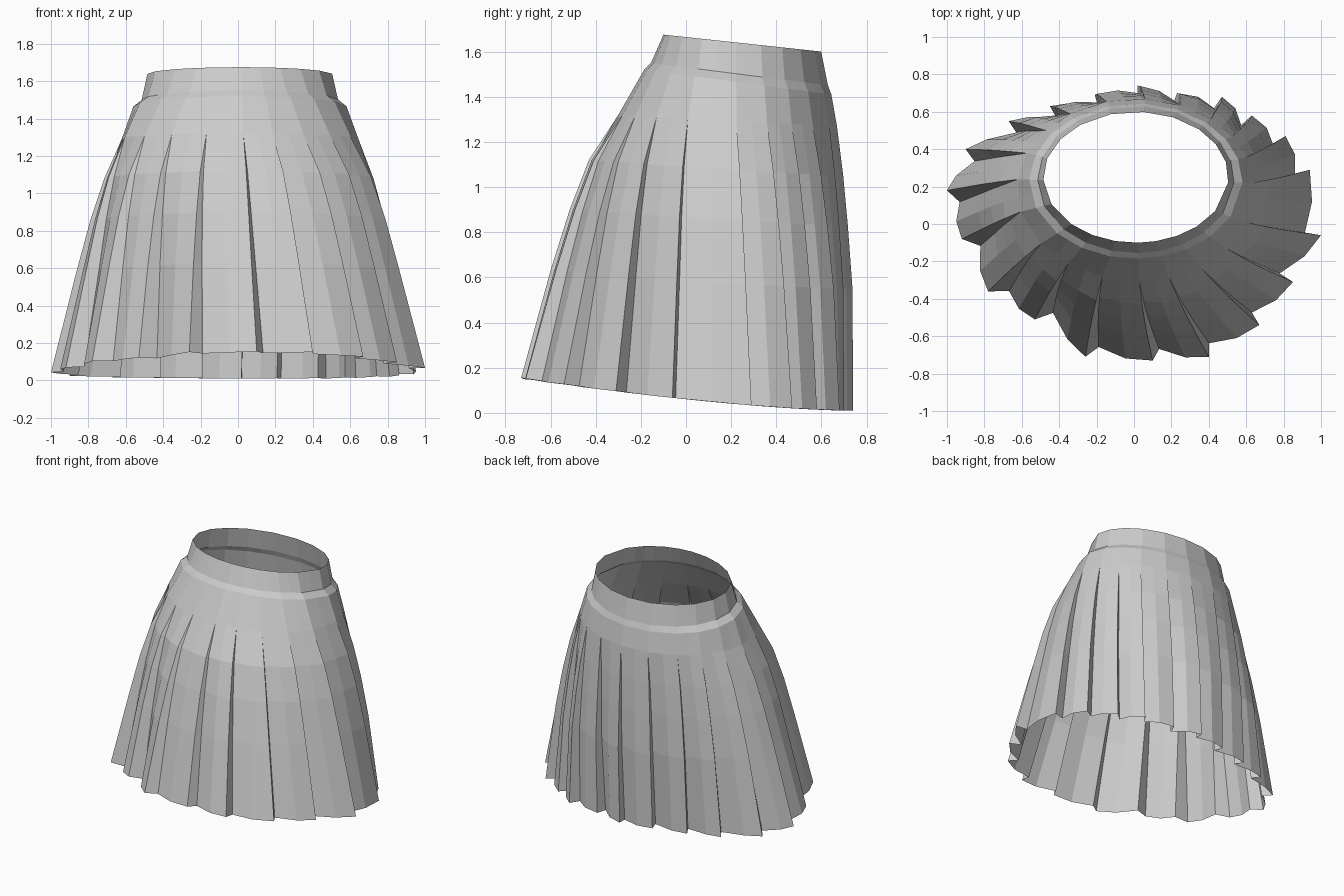
import bpy
import bmesh
import math
from mathutils import Vector

if "Cube" in bpy.data.objects:
    bpy.data.objects.remove(bpy.data.objects["Cube"], do_unlink=True)

AXIS_Y = 0.22
TWIST = 0.07

# Rings from waist to hem: front y, back y, half width, front z, back z, pleat opening
RINGS = [
    (-0.10, 0.60, 0.495, 1.675, 1.60, 0),
    (-0.155, 0.63, 0.525, 1.55, 1.45, 0),
    (-0.185, 0.645, 0.57, 1.52, 1.41, 0),
    (-0.30, 0.67, 0.635, 1.32, 1.27, 0),
    (-0.43, 0.69, 0.72, 1.12, 1.05, 0.3),
    (-0.515, 0.705, 0.785, 0.90, 0.83, 0.5),
    (-0.60, 0.72, 0.85, 0.63, 0.55, 0.7),
    (-0.73, 0.715, 0.97, 0.155, 0.01, 1),
]

# Pleat tips along the hem, clockwise from the back
TIPS = [(0.02, 0.74), (0.23, 0.70), (0.47, 0.68), (0.63, 0.58), (0.81, 0.47),
        (0.94, 0.29), (1.0, -0.06), (0.85, -0.31), (0.67, -0.54), (0.40, -0.71),
        (0.10, -0.73), (-0.26, -0.71), (-0.53, -0.51), (-0.78, -0.36), (-0.92, -0.08),
        (-1.0, 0.18), (-0.90, 0.40), (-0.67, 0.55), (-0.45, 0.63), (-0.21, 0.69)]


def ring_radius(ring, angle):
    """Distance from the skirt axis to the ring's ellipse in one direction."""
    front, back, rx = ring[:3]
    ry, offset = (back - front) / 2, AXIS_Y - (back + front) / 2
    dx, dy = math.cos(angle) / rx, math.sin(angle) / ry
    oy = offset / ry
    a, b, c = dx * dx + dy * dy, dy * oy, oy * oy - 1
    return (-b + math.sqrt(b * b - a * c)) / a


def ring_point(ring, angle, stretch, depth, tuck):
    front, back, rx, z_front, z_back, opening = ring
    angle += tuck * opening - TWIST * (1 - opening)
    r = ring_radius(ring, angle) * (1 + (stretch - 1) * opening) - depth * opening
    x = r * math.cos(angle) + 0.01 * (1 - opening)
    y = AXIS_Y + r * math.sin(angle)
    u = min(1, max(0, (back - y) / (back - front)))
    return Vector((x, y, z_back + (z_front - z_back) * u ** (1 + opening / 2)))


# Hem direction and stretch of every pleat tip
tips = []
for x, y in TIPS:
    angle = math.atan2(y - AXIS_Y, x)
    tips.append((angle, math.hypot(x, y - AXIS_Y) / ring_radius(RINGS[-1], angle)))


def ring_points(ring):
    """Tip, middle and tucked valley of each pleat, around one ring."""
    points = []
    for i, (angle, stretch) in enumerate(tips):
        next_angle, next_stretch = tips[(i + 1) % len(tips)]
        depth = 0.055 + 0.035 * abs(math.cos(next_angle))
        tuck = 0.025 + 0.05 * math.cos(next_angle - math.radians(210))
        tip = ring_point(ring, angle, stretch, 0, 0)
        valley = ring_point(ring, next_angle, next_stretch, depth, tuck)
        middle = (tip + valley) / 2
        outward = Vector((middle.x, middle.y - AXIS_Y, 0)).normalized()
        points += [tip, middle + outward * 0.025 * ring[5], valley]
    return points


bm = bmesh.new()
grid = [[bm.verts.new(p) for p in ring_points(ring)] for ring in RINGS]
for upper, lower in zip(grid, grid[1:]):
    for j in range(len(upper)):
        k = (j + 1) % len(upper)
        bm.faces.new((upper[j], upper[k], lower[k], lower[j]))
bmesh.ops.remove_doubles(bm, verts=bm.verts, dist=0.0005)

mesh = bpy.data.meshes.new("pleated_skirt")
bm.to_mesh(mesh)
bm.free()

# Plain grey cloth
cloth = bpy.data.materials.new("grey_cloth")
cloth.use_nodes = True
colour = (0.6, 0.6, 0.6, 1)
cloth.diffuse_color = colour
cloth.node_tree.nodes["Principled BSDF"].inputs["Base Color"].default_value = colour
mesh.materials.append(cloth)

skirt = bpy.data.objects.new("pleated_skirt", mesh)
bpy.context.collection.objects.link(skirt)
